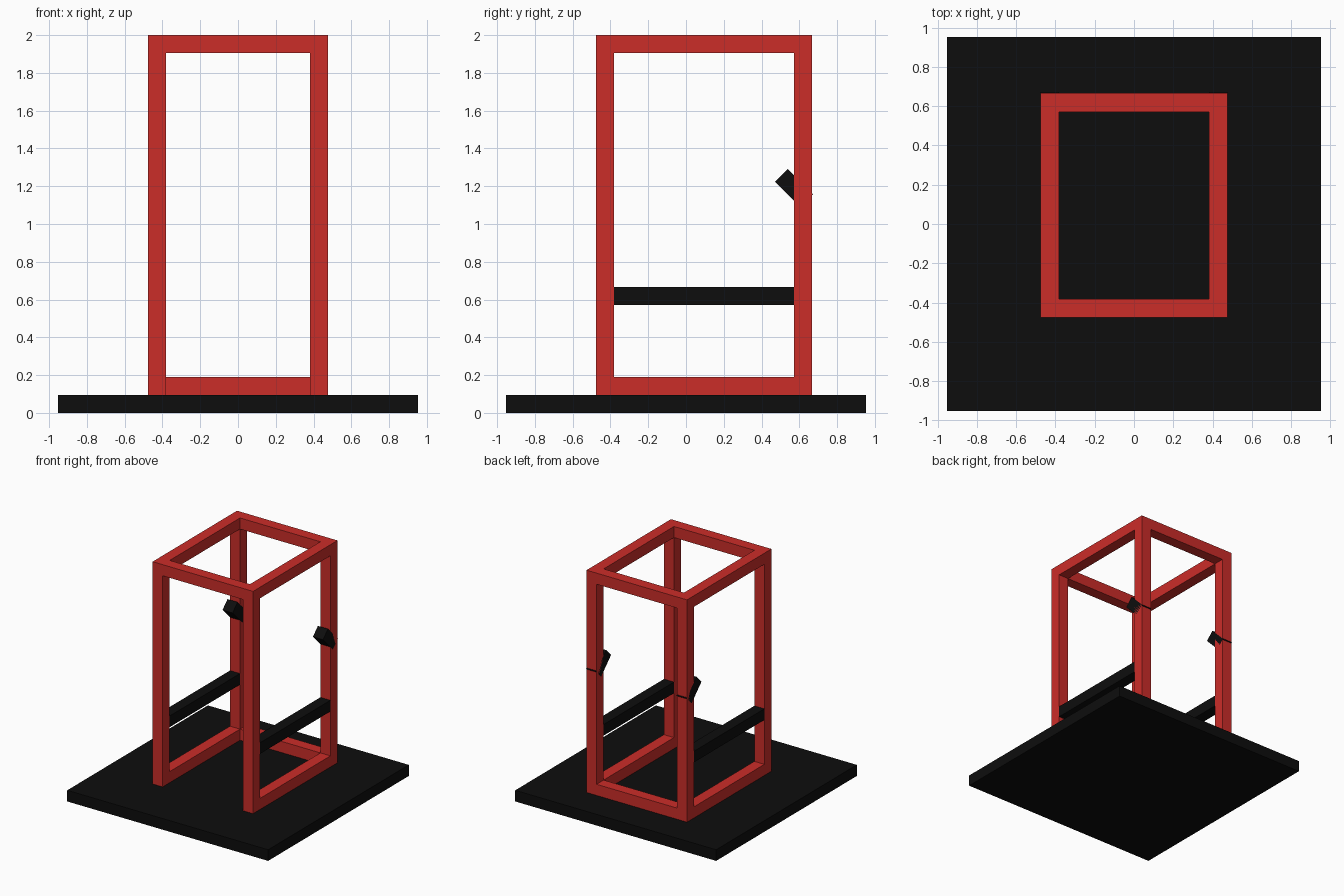
import bpy, bmesh
from math import radians
from mathutils import Matrix, Vector

if "Cube" in bpy.data.objects:
    bpy.data.objects.remove(bpy.data.objects["Cube"])

U = 2 / 21  # one tube width; the whole rack sits on this module


def material(name, color):
    m = bpy.data.materials.new(name)
    m.diffuse_color = color
    m.use_nodes = True
    m.node_tree.nodes["Principled BSDF"].inputs["Base Color"].default_value = m.diffuse_color
    return m


RED = material("red_paint", (0.6, 0.026, 0.022, 1))
BLACK = material("black_rubber", (0.004, 0.004, 0.004, 1))


def finish(name, bm, mat, mirror=False):
    bmesh.ops.recalc_face_normals(bm, faces=bm.faces)
    mesh = bpy.data.meshes.new(name)
    bm.to_mesh(mesh)
    bm.free()
    mesh.materials.append(mat)
    ob = bpy.data.objects.new(name, mesh)
    bpy.context.collection.objects.link(ob)
    if mirror:
        ob.modifiers.new("Mirror", 'MIRROR').use_axis[0] = True
    return ob


def box(name, lo, hi, mat, tilt=0, mirror=False):
    """Box between two corners in module units, tilted about x."""
    lo, hi = Vector(lo) * U, Vector(hi) * U
    bm = bmesh.new()
    bmesh.ops.create_cube(bm, size=1, matrix=Matrix.Translation((lo + hi) / 2)
                          @ Matrix.Rotation(radians(tilt), 4, 'X')
                          @ Matrix.Diagonal((hi - lo).to_4d()))
    return finish(name, bm, mat, mirror)


def side_frame(name, x0, x1, y0, y1, z0, z1):
    """Closed rectangular tube frame in the y-z plane."""
    bm = bmesh.new()
    rings = []
    for x, i in ((x0, 0), (x1, 0), (x1, 1), (x0, 1)):
        pts = ((y0 + i, z0 + i), (y1 - i, z0 + i), (y1 - i, z1 - i), (y0 + i, z1 - i))
        rings.append([bm.verts.new(Vector((x, y, z)) * U) for y, z in pts])
    for a in range(4):
        r, s = rings[a], rings[(a + 1) % 4]
        for k in range(4):
            j = (k + 1) % 4
            bm.faces.new((r[k], r[j], s[j], s[k]))
    return finish(name, bm, RED, mirror=True)


# Floor platform
box("base_platform", (-10, -10, 0), (10, 10, 1), BLACK)

# Red frame: two side loops joined by cross rails (front is open at the floor)
side_frame("side_frames", 4, 5, -5, 7, 1, 21)
box("front_top_rail", (-4, -5, 20), (4, -4, 21), RED)
box("back_top_rail", (-4, 6, 20), (4, 7, 21), RED)
box("back_bottom_rail", (-4, 6, 1), (4, 7, 2), RED)

# Safety bars between the posts
box("safety_bars", (4, -4, 6), (5, 6, 7), BLACK, mirror=True)

# Tilted bar hooks through the rear posts
box("bar_hooks", (4, 5, 12), (5, 7, 13), BLACK, tilt=-45, mirror=True)
